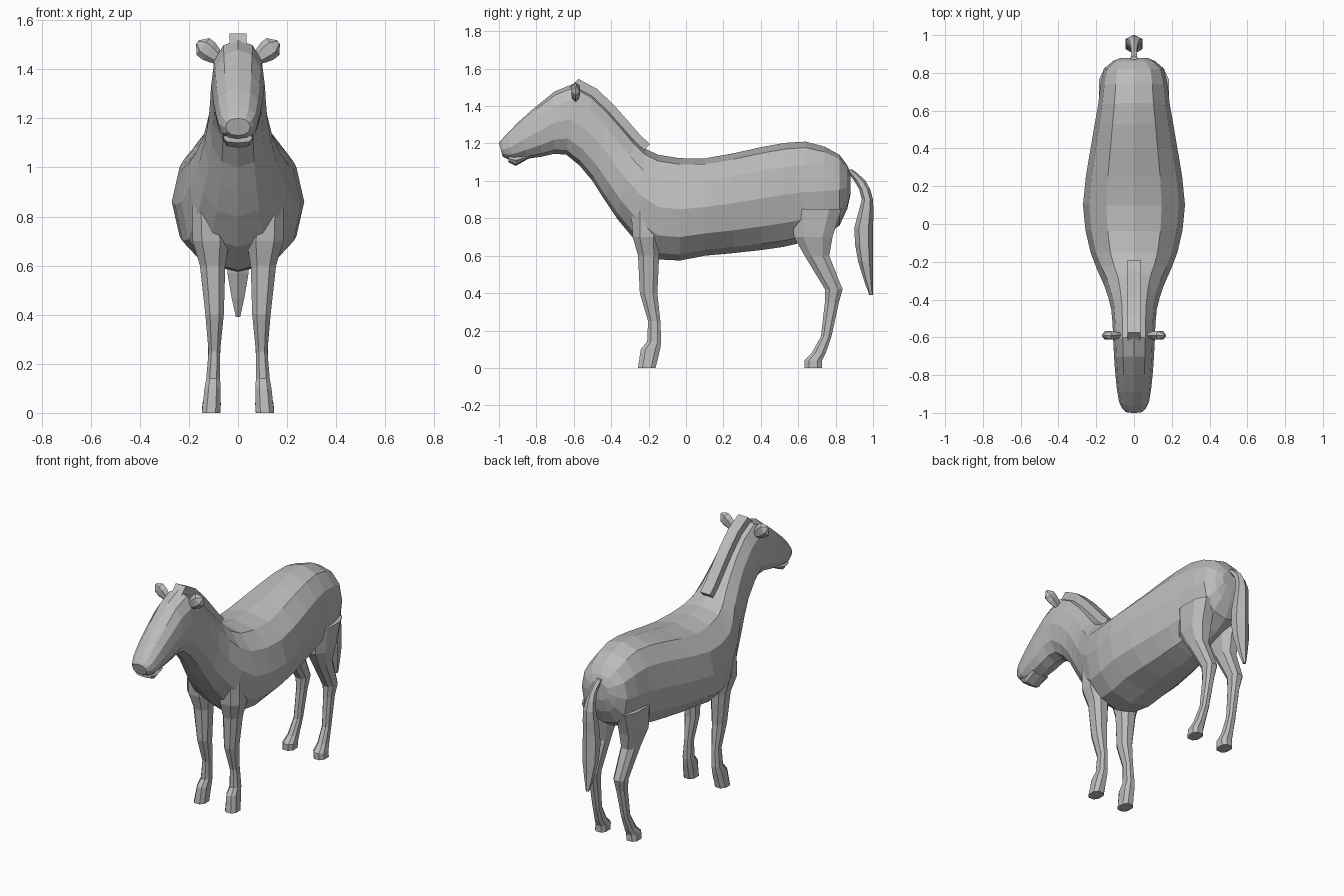
import bpy, bmesh
from math import sin, cos, pi, copysign
from mathutils import Vector

cube = bpy.data.objects.get("Cube")
if cube:
    bpy.data.objects.remove(cube, do_unlink=True)

grey = bpy.data.materials.new("warm_grey")
grey.use_nodes = True
grey.diffuse_color = (0.5, 0.5, 0.5, 1)
shader = grey.node_tree.nodes["Principled BSDF"]
shader.inputs["Base Color"].default_value = grey.diffuse_color


def smooth_rows(rows):
    """Add a curved in-between row to every pair of measured rows."""
    rows = [Vector(row) for row in rows]
    result = []
    for i, (start, end) in enumerate(zip(rows, rows[1:])):
        before = rows[max(i - 1, 0)]
        after = rows[min(i + 2, len(rows) - 1)]
        middle = (start + end) / 2 + (start + end - before - after) / 16
        result += [start, middle]
    return result + [rows[-1]]


def ring(centre, u, v, sides, turn=0.0, power=1.0):
    """Rounded cross-section around centre, spanned by half-axes u and v."""
    points = []
    for k in range(sides):
        angle = 2 * pi * k / sides + turn
        c, s = (copysign(abs(t) ** power, t) for t in (cos(angle), sin(angle)))
        points.append(Vector(centre) + Vector(u) * c + Vector(v) * s)
    return points


def upright_section(top_y, top_z, bottom_y, bottom_z, width, **shape):
    """Cross-section between an upper and a lower point of the side profile."""
    top, bottom = Vector((0, top_y, top_z)), Vector((0, bottom_y, bottom_z))
    return ring((top + bottom) / 2, (top - bottom) / 2, (width, 0, 0), **shape)


def level_section(x, z, y, depth, width, **shape):
    """Horizontal cross-section for parts that hang down."""
    return ring((x, y, z), (0, depth, 0), (width, 0, 0), **shape)


def loft(name, rings):
    """Skin a row of rings and close both ends."""
    bm = bmesh.new()
    loops = [[bm.verts.new(point) for point in points] for points in rings]
    count = len(loops[0])
    for a, b in zip(loops, loops[1:]):
        for k in range(count):
            following = (k + 1) % count
            bm.faces.new((a[k], a[following], b[following], b[k]))
    bm.faces.new(loops[0])
    bm.faces.new(loops[-1])
    bmesh.ops.recalc_face_normals(bm, faces=bm.faces)
    mesh = bpy.data.meshes.new(name)
    bm.to_mesh(mesh)
    bm.free()
    mesh.materials.append(grey)
    bpy.context.collection.objects.link(bpy.data.objects.new(name, mesh))


# Trunk, neck and head in one skin: top y and z, bottom y and z, half-width
trunk = [
    (.88, 1.04, .88, .93, .07),
    (.82, 1.14, .82, .76, .16),
    (.64, 1.21, .62, .67, .19),
    (.4, 1.18, .4, .63, .23),
    (.1, 1.12, .1, .6, .27),
    (-.15, 1.14, -.15, .58, .23),
]
neck = [
    (-.27, 1.22, -.37, .8, .16),
    (-.41, 1.38, -.5, 1, .12),
    (-.6, 1.52, -.64, 1.14, .11),
]
head = [
    (-.8, 1.4, -.77, 1.13, .1),
    (-.96, 1.25, -.92, 1.11, .08),
    (-1, 1.2, -.98, 1.13, .05),
]
skin = smooth_rows(trunk + neck + head)
loft("body", [upright_section(*row, sides=12, power=.88) for row in skin])

# Upright mane: a narrow strip riding on the crest of the neck
first = 2 * len(trunk) - 1
crest = [Vector((0, row[0], row[1])) for row in skin[first:first + 2 * len(neck)]]
rise, half_width = Vector((0, .025, .025)), Vector((.035, 0, 0))
loft("mane", [[p + rise - half_width, p + rise + half_width,
               p - rise + half_width, p - rise - half_width] for p in crest])

# Lower lip
loft("lower_lip", [upright_section(y, 1.14, y, z, .06, sides=8, power=.8)
                   for y, z in ((-.84, 1.12), (-.91, 1.08), (-.95, 1.1))])

# Tail: height, y, half-depth, half-width
tail = [
    (1.06, .87, .02, .02),
    (1, .93, .03, .02),
    (.9, .97, .03, .04),
    (.75, .95, .05, .05),
    (.57, .96, .04, .05),
    (.39, .99, .01, .01),
]
loft("tail", [level_section(0, *row, sides=6) for row in smooth_rows(tail)])

# Legs: height, y, half-depth, half-width
legs = {
    "front_leg": [
        (.84, -.2, .1, .07),
        (.7, -.21, .08, .08),
        (.6, -.2, .06, .055),
        (.4, -.2, .05, .04),
        (.25, -.17, .035, .025),
        (.14, -.17, .04, .03),
        (.1, -.19, .055, .035),
        (0, -.21, .05, .04),
    ],
    "hind_leg": [
        (.85, .7, .14, .07),
        (.7, .68, .11, .07),
        (.6, .7, .07, .05),
        (.42, .79, .05, .04),
        (.35, .78, .04, .03),
        (.17, .75, .03, .025),
        (.08, .71, .04, .03),
        (.04, .68, .05, .04),
        (0, .68, .05, .04),
    ],
}
ear_root, ear_tip = Vector((.05, -.59, 1.42)), Vector((.165, -.59, 1.51))

for side, label in ((1, "left"), (-1, "right")):
    # The legs bow slightly inwards between hoof and body
    for part, rows in legs.items():
        loft(f"{label}_{part}", [
            level_section(side * (.11 - .015 * sin(pi * row[0] / .7)), *row,
                          sides=8, turn=pi / 8, power=.8) for row in rows])

    # Leaf-shaped ears pointing outwards
    rings = []
    for step in range(6):
        t = step / 5
        centre = ear_root.lerp(ear_tip, t)
        centre.x *= side
        breadth = .01 + .035 * abs(sin(pi * t * t)) ** .5
        rings.append(ring(centre, (-.6 * side * breadth, 0, .8 * breadth),
                          (0, .6 * breadth, 0), sides=6))
    loft(f"{label}_ear", rings)
